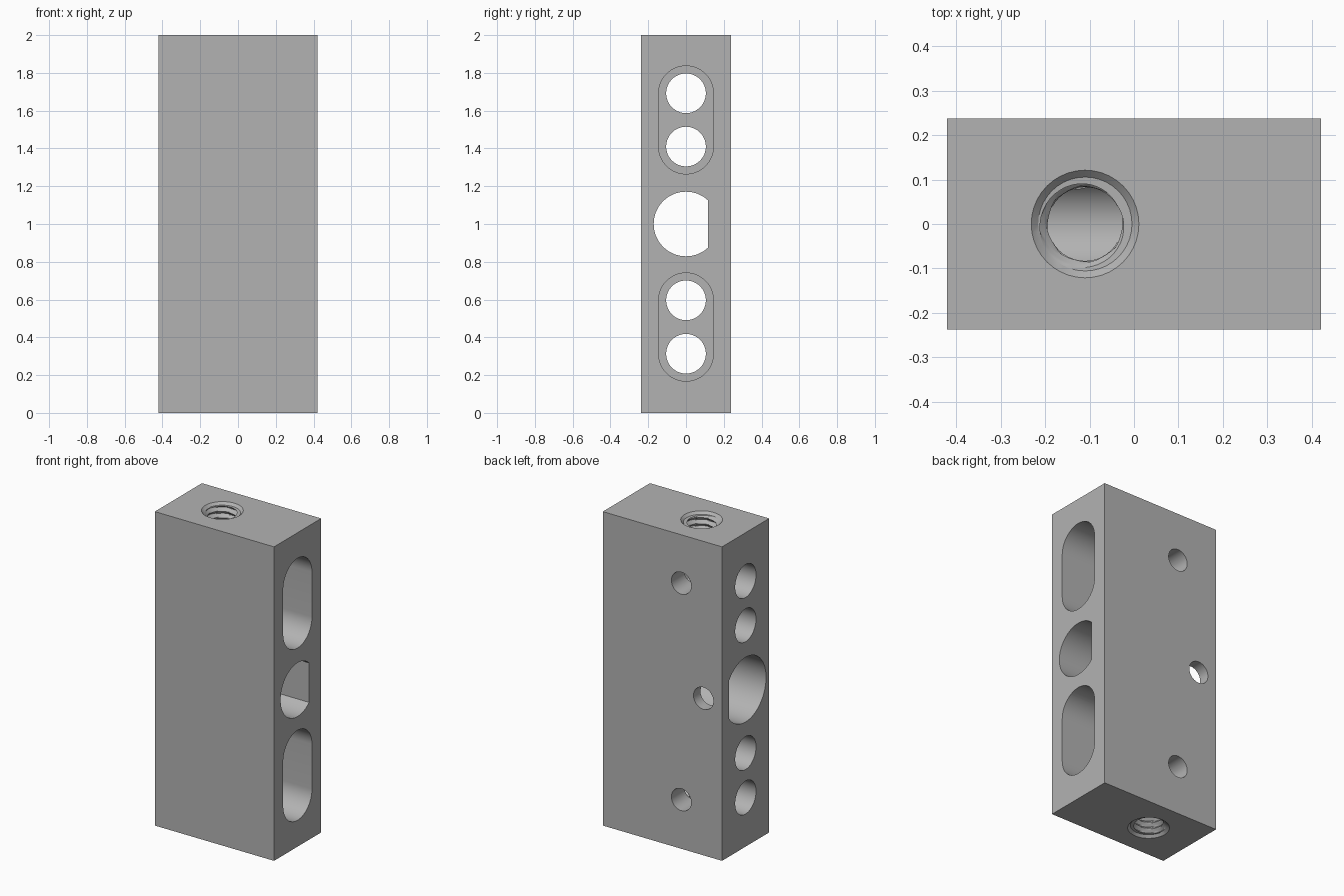
import bpy, bmesh
from math import sin, cos, pi, acos
from mathutils import Vector

HALF_X, HALF_Y, HEIGHT = 0.42, 0.237, 2.0
STEP_X = 0.0          # depth where the wide openings meet the narrow bores
PORT_X = -0.11        # axis of the threaded ports

if "Cube" in bpy.data.objects:
    bpy.data.objects.remove(bpy.data.objects["Cube"], do_unlink=True)


def new_object(name, bm):
    bmesh.ops.recalc_face_normals(bm, faces=bm.faces)
    mesh = bpy.data.meshes.new(name)
    bm.to_mesh(mesh)
    bm.free()
    obj = bpy.data.objects.new(name, mesh)
    bpy.context.collection.objects.link(obj)
    return obj


def arc(radius, start, end, centre=(0, 0), steps=32):
    return [(centre[0] + radius * cos(start + (end - start) * i / steps),
             centre[1] + radius * sin(start + (end - start) * i / steps))
            for i in range(steps + 1)]


def circle(radius, centre):
    return arc(radius, 0, 2 * pi, centre, 64)[:-1]


def prism(name, profile, axis, start, end):
    """Extrude a closed profile along x (points are y, z) or y (points are x, z)."""
    bm = bmesh.new()
    place = {"x": lambda p: (start, p[0], p[1]), "y": lambda p: (p[0], start, p[1])}[axis]
    face = bm.faces.new([bm.verts.new(place(p)) for p in profile])
    result = bmesh.ops.extrude_face_region(bm, geom=[face])
    shift = Vector((end - start, 0, 0)) if axis == "x" else Vector((0, end - start, 0))
    moved = [g for g in result["geom"] if isinstance(g, bmesh.types.BMVert)]
    bmesh.ops.translate(bm, verts=moved, vec=shift)
    return new_object(name, bm)


def slot(radius, low, high):
    return arc(radius, 0, pi, (0, high)) + arc(radius, pi, 2 * pi, (0, low))


def d_shape(radius, flat_y, z):
    a = acos(flat_y / radius)
    return arc(radius, a, 2 * pi - a, (0, z), 56)


def port_radius(depth, angle):
    """Chamfered mouth, helical thread, then a plain bore."""
    minor, major, pitch = 0.083, 0.105, 0.04
    if depth < 0.016:
        return 0.121 - max(depth, -0.01)
    if depth > 0.21:
        return minor
    phase = (depth / pitch + angle / (2 * pi)) % 1
    return minor + (major - minor) * abs(2 * phase - 1)


def port_cutter(name, top):
    bm = bmesh.new()
    sides, rows = 40, 50
    depths = [-0.01, 0.0, 0.0155] + [0.0165 + 0.005 * i for i in range(rows)] + [0.3]
    rings = []
    for d in depths:
        ring = []
        for i in range(sides):
            a = 2 * pi * i / sides
            r = port_radius(d, a)
            y = r * sin(a)
            ring.append(bm.verts.new((PORT_X + r * cos(a), y if top else -y,
                                      HEIGHT - d if top else d)))
        rings.append(ring)
    for upper, lower in zip(rings, rings[1:]):
        for i in range(sides):
            j = (i + 1) % sides
            bm.faces.new((upper[i], upper[j], lower[j], lower[i]))
    bm.faces.new(rings[0])
    bm.faces.new(rings[-1])
    return new_object(name, bm)


# Main rectangular block
block = prism("mounting_block",
              [(-HALF_Y, 0), (HALF_Y, 0), (HALF_Y, HEIGHT), (-HALF_Y, HEIGHT)],
              "x", -HALF_X, HALF_X)

cutters = []
# Central bore with a flat, wider on the right side
cutters.append(prism("centre_bore", d_shape(0.171, 0.116, 1), "x", -0.3, 0.5))
cutters.append(prism("wide_bore", d_shape(0.206, 0.167, 1), "x", -0.5, STEP_X))

# Paired bores that open into long slots
for low, high in ((0.313, 0.596), (1.41, 1.692)):
    cutters.append(prism("slot_cutter", slot(0.145, low, high), "x", STEP_X, 0.5))
    for z in (low, high):
        cutters.append(prism("bore_cutter", circle(0.105, (0, z)), "x", -0.5, STEP_X + 0.1))

# Set screw holes in the back
for x, z in ((-0.133, 0.313), (-0.289, 1.0), (-0.133, 1.692)):
    cutters.append(prism("screw_hole_cutter", circle(0.07, (x, z)), "y", 0.02, 0.3))

# Threaded ports at both ends
cutters += [port_cutter("top_port_cutter", True), port_cutter("bottom_port_cutter", False)]

bpy.ops.object.select_all(action="DESELECT")
bpy.context.view_layer.objects.active = block
block.select_set(True)
for cutter in cutters:
    cutter.hide_render = True
    mod = block.modifiers.new("cut", "BOOLEAN")
    mod.operation = "DIFFERENCE"
    mod.solver = "EXACT"
    mod.object = cutter
    bpy.ops.object.modifier_apply(modifier=mod.name)
    bpy.data.objects.remove(cutter, do_unlink=True)

# Plain grey metal
grey = bpy.data.materials.new("grey_metal")
grey.use_nodes = True
colour = (0.45, 0.45, 0.45, 1)
grey.diffuse_color = colour
grey.node_tree.nodes["Principled BSDF"].inputs["Base Color"].default_value = colour
block.data.materials.clear()
block.data.materials.append(grey)
bpy.ops.object.shade_smooth_by_angle(angle=pi / 6)
